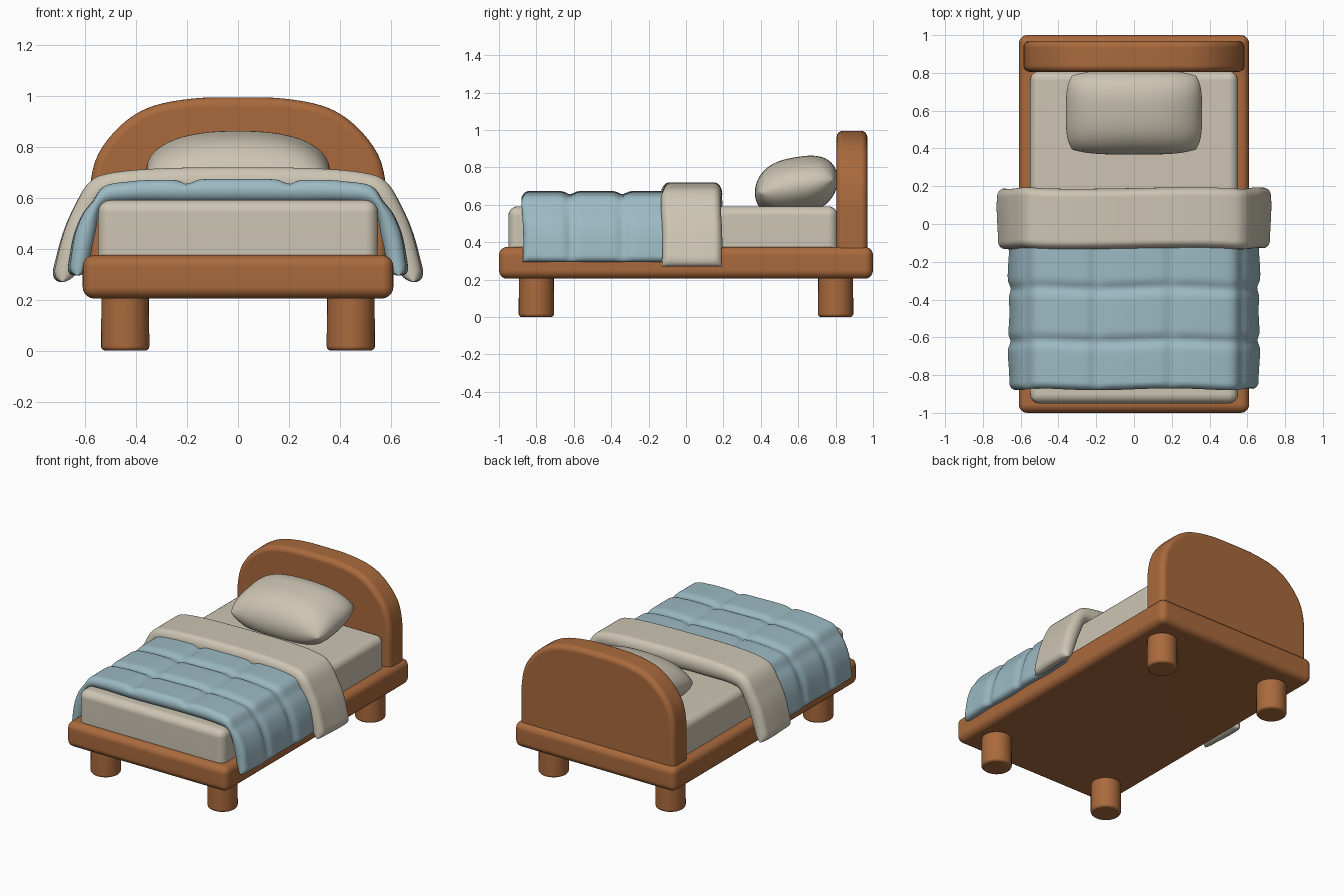
import bpy, bmesh, math
from mathutils import Vector

cube = bpy.data.objects.get("Cube")
if cube:
    bpy.data.objects.remove(cube, do_unlink=True)


def material(name, rgb):
    m = bpy.data.materials.new(name)
    m.use_nodes = True
    m.diffuse_color = (*rgb, 1)
    m.node_tree.nodes["Principled BSDF"].inputs["Base Color"].default_value = (*rgb, 1)
    return m


wood = material("warm wood", (0.40, 0.144, 0.046))
cream = material("cream linen", (0.61, 0.56, 0.455))
blue = material("soft blue", (0.33, 0.49, 0.545))


def finish(bm, name, mat, weighted=True):
    bmesh.ops.recalc_face_normals(bm, faces=bm.faces)
    mesh = bpy.data.meshes.new(name)
    bm.to_mesh(mesh)
    bm.free()
    mesh.materials.append(mat)
    mesh.shade_smooth()
    obj = bpy.data.objects.new(name, mesh)
    bpy.context.collection.objects.link(obj)
    if weighted:
        obj.modifiers.new("even_normals", 'WEIGHTED_NORMAL')
    return obj


def round_edges(bm, width):
    bmesh.ops.recalc_face_normals(bm, faces=bm.faces)
    edges = [e for e in bm.edges if e.calc_face_angle(0) > 0.6]
    bmesh.ops.bevel(bm, geom=edges, offset=width, segments=5, profile=0.5, affect='EDGES')


def rounded_box(name, mat, lo, hi, width):
    bm = bmesh.new()
    bmesh.ops.create_cube(bm, size=1)
    lo, hi = Vector(lo), Vector(hi)
    for v in bm.verts:
        v.co = (lo + hi) / 2 + v.co * (hi - lo)
    round_edges(bm, width)
    return finish(bm, name, mat)


def spline(points, t):
    """Smooth curve through half-profile points, mirrored at the first one."""
    pts = [Vector(p) for p in points]
    first = Vector((-pts[1].x, pts[1].y))
    pts = [first] + pts + [pts[-1] * 2 - pts[-2]]
    n = len(points) - 1
    i = min(int(t * n), n - 1)
    f = t * n - i
    a, b, c, d = pts[i:i + 4]
    return 0.5 * (2 * b + (c - a) * f + (2 * a - 5 * b + 4 * c - d) * f ** 2
                  + (3 * b - a - 3 * c + d) * f ** 3)


def pad(name, mat, nu, nv, place):
    """Closed soft sheet: outer and inner grids that meet along the border."""
    bm = bmesh.new()
    for side in (1, -1):
        rows = [[bm.verts.new(place(math.sin((2 * i / nu - 1) * math.pi / 2),
                                    math.sin((2 * j / nv - 1) * math.pi / 2), side))
                 for j in range(nv + 1)] for i in range(nu + 1)]
        for i in range(nu):
            for j in range(nv):
                bm.faces.new((rows[i][j], rows[i + 1][j], rows[i + 1][j + 1], rows[i][j + 1]))
    bmesh.ops.remove_doubles(bm, verts=bm.verts, dist=0.00002)
    return finish(bm, name, mat, False)


def hem(a, size):
    d = min(1, (1 - abs(a)) / size)
    return math.sqrt(max(0, 1 - (1 - d) ** 2))


def drape(outer, inner, y0, y1, rim_u, rim_v, seams_x=(), seams_y=(), wave=0.0):
    """Placement rule for cloth hanging over both sides of the bed."""
    def place(u, v, side):
        o, i = spline(outer, abs(u)), spline(inner, abs(u))
        y = (y0 + y1) / 2 + v * (y1 - y0) / 2
        puff = hem(u, rim_u) * hem(v, rim_v)
        if side > 0:
            gaps = [abs(o.x - s) for s in seams_x] + [abs(y - s) for s in seams_y]
            for g in gaps:
                puff *= 1 - 0.42 * math.exp(-(g / 0.028) ** 2)
        p = (o + i) / 2 + (o - i) / 2 * side * puff
        p.x += wave * abs(u) ** 4 * math.sin(y * 17)
        return (math.copysign(p.x, u), y + wave * math.sin(u * 9), p.y)
    return place


# Bed frame
rounded_box("bed_frame", wood, (-0.61, -1, 0.205), (0.61, 1, 0.375), 0.045)

# Four round legs
for sx, side in ((-1, "right"), (1, "left")):
    for sy, end in ((-1, "front"), (1, "back")):
        bm = bmesh.new()
        bmesh.ops.create_cone(bm, cap_ends=True, segments=28, radius1=0.095, radius2=0.093, depth=0.26)
        bmesh.ops.translate(bm, verts=bm.verts, vec=(sx * 0.443, sy * 0.8, 0.13))
        round_edges(bm, 0.018)
        finish(bm, f"{end}_{side}_leg", wood)

# Arched headboard
arch = [(0, 0.995), (0.18, 0.99), (0.345, 0.957), (0.46, 0.885), (0.55, 0.77), (0.582, 0.64), (0.585, 0.5)]
half = [spline(arch, k / 24) for k in range(25)] + [Vector((0.585, 0.3))]
outline = [(-p.x, p.y) for p in reversed(half[1:])] + [(p.x, p.y) for p in half]
bm = bmesh.new()
face = bm.faces.new([bm.verts.new((x, 0.805, z)) for x, z in outline])
grown = bmesh.ops.extrude_face_region(bm, geom=[face])
bmesh.ops.translate(bm, vec=(0, 0.165, 0), verts=[g for g in grown["geom"] if isinstance(g, bmesh.types.BMVert)])
round_edges(bm, 0.035)
finish(bm, "headboard", wood)

# Mattress
rounded_box("mattress", cream, (-0.55, -0.95, 0.3), (0.55, 0.81, 0.592), 0.05)


# Pillow leaning up towards the headboard
def pillow_shape(s, t, side):
    x = 0.36 * s * (1 - 0.09 * t ** 4)
    y = 0.59 + 0.222 * t * (1 - 0.12 * s ** 4)
    swell = math.sqrt(max(0, (1 - abs(s) ** 2.5) * (1 - abs(t) ** 2.8)))
    return (x, y, 0.7 + 0.035 * t + side * 0.155 * swell)


pad("pillow", cream, 40, 32, pillow_shape)

# Quilted blanket
pad("quilt", blue, 150, 90, drape(
    [(0, 0.674), (0.22, 0.672), (0.42, 0.665), (0.55, 0.63), (0.635, 0.48), (0.67, 0.295)],
    [(0, 0.585), (0.22, 0.585), (0.42, 0.585), (0.53, 0.565), (0.565, 0.45), (0.6, 0.295)],
    -0.875, 0.1, 0.04, 0.08, (0.2, 0.575), (-0.62, -0.34), 0.005))

# Folded sheet across the quilt
pad("folded_sheet", cream, 100, 40, drape(
    [(0, 0.72), (0.3, 0.716), (0.5, 0.698), (0.585, 0.66), (0.645, 0.56), (0.69, 0.45), (0.735, 0.27)],
    [(0, 0.6), (0.3, 0.6), (0.46, 0.6), (0.53, 0.58), (0.57, 0.5), (0.605, 0.41), (0.65, 0.27)],
    -0.13, 0.19, 0.05, 0.26, wave=0.004))
